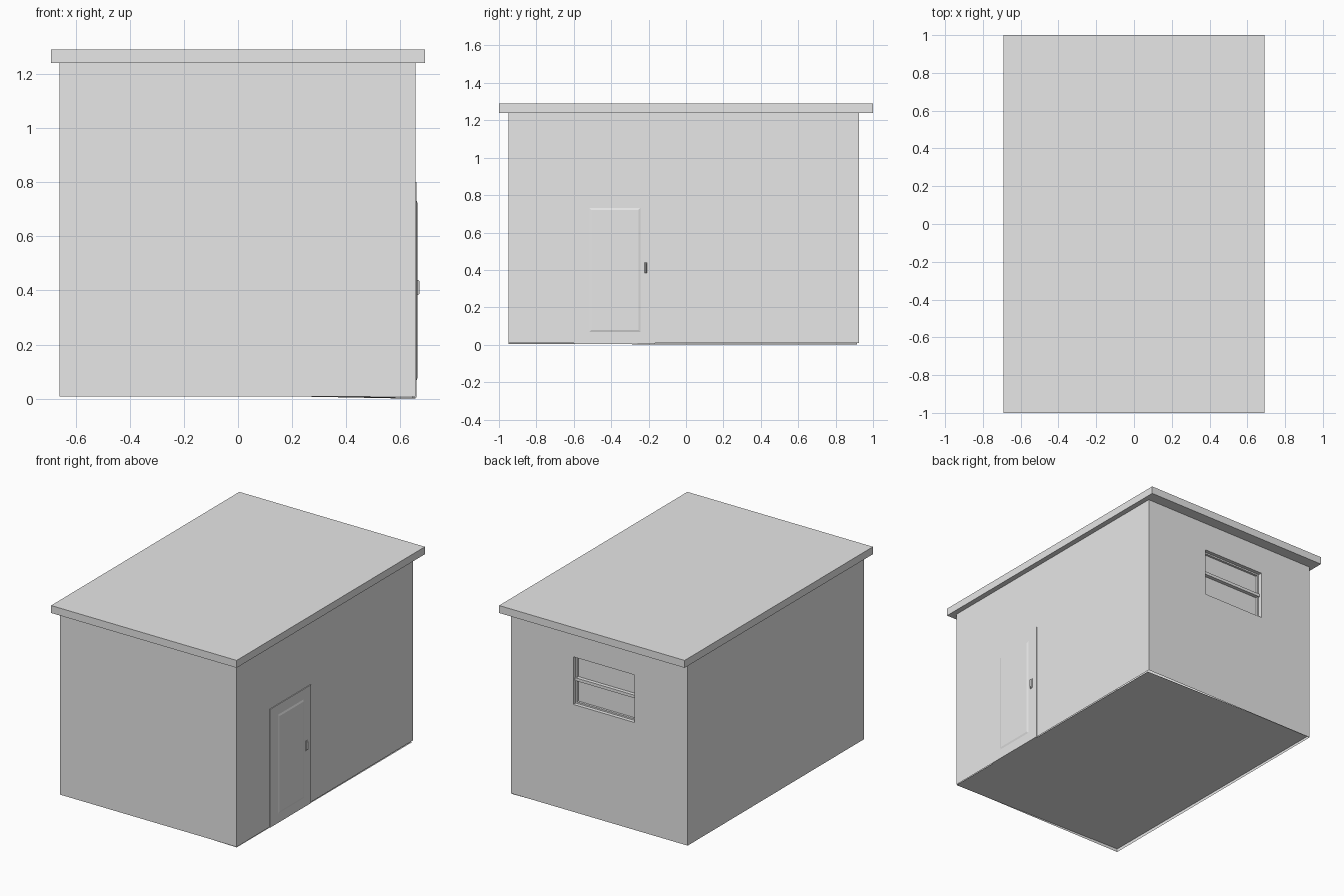
import bpy, bmesh
from mathutils import Vector

if "Cube" in bpy.data.objects:
    bpy.data.objects.remove(bpy.data.objects["Cube"], do_unlink=True)

grey = bpy.data.materials.new("plain_grey")
grey.use_nodes = True
colour = (0.8, 0.8, 0.8, 1)
grey.diffuse_color = colour
grey.node_tree.nodes["Principled BSDF"].inputs["Base Color"].default_value = colour


def finish(name, bm):
    mesh = bpy.data.meshes.new(name)
    bm.to_mesh(mesh)
    bm.free()
    mesh.materials.append(grey)
    ob = bpy.data.objects.new(name, mesh)
    bpy.context.collection.objects.link(ob)
    return ob


def box(name, low, high, slope=0):
    """Box between two corners; slope pulls in the +x face to make bevelled sides."""
    low, high = Vector(low), Vector(high)
    bm = bmesh.new()
    bmesh.ops.create_cube(bm, size=1)
    for v in bm.verts:
        outer = v.co.x > 0
        for i in range(3):
            side = 1 if v.co[i] > 0 else -1
            v.co[i] = high[i] if side > 0 else low[i]
            if outer and i > 0:
                v.co[i] -= side * slope
    return finish(name, bm)


# Walls, with a recess cut for the window
X0, X1, Y0, Y1 = -0.66, 0.655, -0.95, 0.925
WX0, WX1, WZ0, WZ1 = -0.265, 0.19, 0.73, 1.05
DEPTH = 0.04
walls = box("walls", (X0, Y0, 0.008), (X1, Y1, 1.24))
cutter = box("window_cutter", (WX0, Y1 - DEPTH, WZ0), (WX1, Y1 + 0.1, WZ1))
cutter.hide_render = True
cut = walls.modifiers.new("window_recess", "BOOLEAN")
cut.object = cutter
cut.operation = "DIFFERENCE"
cut.solver = "EXACT"
bpy.context.view_layer.objects.active = walls
bpy.ops.object.modifier_apply(modifier=cut.name)
bpy.data.objects.remove(cutter, do_unlink=True)

# Open the underside so the floor sits inside the walls
bm = bmesh.new()
bm.from_mesh(walls.data)
under = [f for f in bm.faces if f.normal.z < -0.9 and f.calc_center_median().z < 0.1]
bmesh.ops.delete(bm, geom=under, context="FACES")
bm.to_mesh(walls.data)
bm.free()

# Slightly tilted floor
bm = bmesh.new()
corners = [(X0, Y0, 0.03), (X0, Y1 - 0.01, 0.025), (X1, Y1 - 0.01, 0), (X1, Y0, 0.004)]
bm.faces.new([bm.verts.new(c) for c in corners])
finish("floor", bm)

# Flat overhanging roof
box("roof", (-0.69, -1, 1.24), (0.69, 1, 1.29))

# Window frame and centre bar
RIM = 0.01
back, face = Y1 - DEPTH, Y1 - 0.025
box("window_frame_bottom", (WX0, back, WZ0), (WX1, face, WZ0 + RIM))
box("window_frame_top", (WX0, back, WZ1 - RIM), (WX1, face, WZ1))
for name, x in (("right", WX0), ("left", WX1 - RIM)):
    box("window_frame_" + name, (x, back, WZ0 + RIM), (x + RIM, face, WZ1 - RIM))
box("window_bar", (WX0, back, 0.885), (WX1, Y1 - 0.015, 0.905))

# Door with a raised panel and a handle
box("door", (X1 - 0.01, -0.6, 0.005), (0.66, -0.165, 0.8))
box("door_panel", (0.659, -0.52, 0.065), (0.664, -0.24, 0.735), 0.015)
box("handle_plate", (0.659, -0.226, 0.378), (0.663, -0.204, 0.444))
box("door_handle", (0.662, -0.222, 0.382), (0.671, -0.208, 0.44), 0.005)
